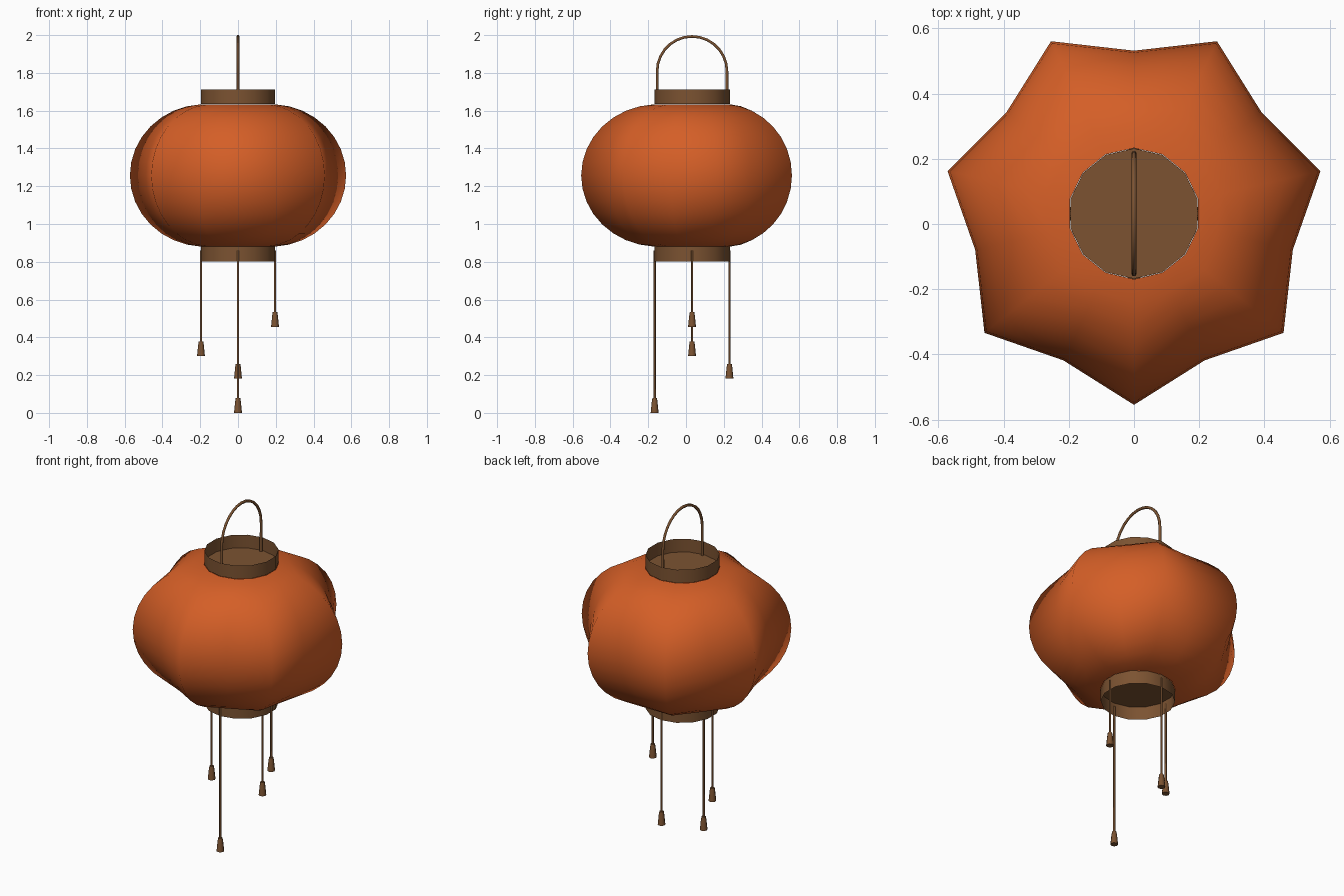
import bpy, bmesh, math

if "Cube" in bpy.data.objects:
    bpy.data.objects.remove(bpy.data.objects["Cube"])

CY = 0.032          # lantern axis sits slightly behind y = 0
SIDES = 14


def material(name, rgb):
    m = bpy.data.materials.new(name)
    m.diffuse_color = (*rgb, 1)
    m.use_nodes = True
    m.node_tree.nodes["Principled BSDF"].inputs["Base Color"].default_value = m.diffuse_color
    return m


ORANGE = material("orange_paper", (0.66, 0.113, 0.02))
BROWN = material("brown_wood", (0.20, 0.086, 0.031))


def lathe(name, profile, sides, mat, centre=(0, CY), lobe=None, caps=()):
    """Revolve (r, z) rows about a vertical axis; caps lists the rows to close."""
    bm = bmesh.new()
    rows = []
    for r, z in profile:
        row = []
        for i in range(sides):
            a = -math.pi / 2 + 2 * math.pi * i / sides
            rr = lobe(r, i) if lobe else r
            row.append(bm.verts.new((centre[0] + rr * math.cos(a),
                                     centre[1] + rr * math.sin(a), z)))
        rows.append(row)
    for lo, hi in zip(rows, rows[1:]):
        for i in range(sides):
            j = (i + 1) % sides
            bm.faces.new((lo[i], lo[j], hi[j], hi[i]))
    for c in caps:
        bm.faces.new(rows[c] if c else rows[c][::-1])
    me = bpy.data.meshes.new(name)
    bm.to_mesh(me)
    bm.free()
    me.materials.append(mat)
    ob = bpy.data.objects.new(name, me)
    bpy.context.collection.objects.link(ob)
    return ob


def smooth(ob, degrees):
    bpy.ops.object.select_all(action='DESELECT')
    ob.select_set(True)
    bpy.context.view_layer.objects.active = ob
    bpy.ops.object.shade_smooth_by_angle(angle=math.radians(degrees))


# Paper shade: seven-pointed star section, fading to a circle at the rings
R0, BULGE, HALF, MID = 0.18, 0.407, 0.377, 1.257
STEPS = 16
profile = []
for k in range(STEPS + 1):
    t = math.radians(3 + 174 * k / STEPS)
    profile.append((R0 + BULGE * math.sin(t), MID - HALF * math.cos(t)))


def star(r, i):
    return r if i % 2 == 0 else 0.2 + (r - 0.2) * 0.775


smooth(lathe("paper_shade", profile, SIDES, ORANGE, lobe=star), 80)

# Thin rings, each with a floor where it meets the shade
top = lathe("top_ring", [(0.2, 1.634), (0.2, 1.712)], SIDES, BROWN, caps=(0,))
bottom = lathe("bottom_ring", [(0.2, 0.802), (0.2, 0.881)], SIDES, BROWN, caps=(1,))
for ring in (top, bottom):
    smooth(ring, 40)

# Arched carrying handle
HR = 0.185
points = [(-HR, 1.636)]
points += [(-HR * math.cos(math.pi * k / 14), 1.808 + HR * math.sin(math.pi * k / 14))
           for k in range(15)]
points += [(HR, 1.636)]
cu = bpy.data.curves.new("handle", 'CURVE')
cu.dimensions = '3D'
cu.bevel_depth = 0.008
cu.bevel_resolution = 1
cu.use_fill_caps = True
sp = cu.splines.new('POLY')
sp.points.add(len(points) - 1)
for p, (y, z) in zip(sp.points, points):
    p.co = (0, CY + y, z, 1)
cu.materials.append(BROWN)
bpy.context.collection.objects.link(bpy.data.objects.new("handle", cu))

# Four cords of different lengths with tassels
for side, dx, dy, z in (("front", 0, -1, 0.0), ("back", 0, 1, 0.182),
                        ("left", -1, 0, 0.30), ("right", 1, 0, 0.455)):
    at = (dx * 0.196, CY + dy * 0.198)
    smooth(lathe(side + "_cord", [(0.006, z + 0.07), (0.006, 0.86)], 6, BROWN,
                 at, caps=(0, 1)), 70)
    smooth(lathe(side + "_tassel", [(0.021, z), (0.015, z + 0.06), (0.012, z + 0.078)],
                 8, BROWN, at, caps=(0, 2)), 50)
